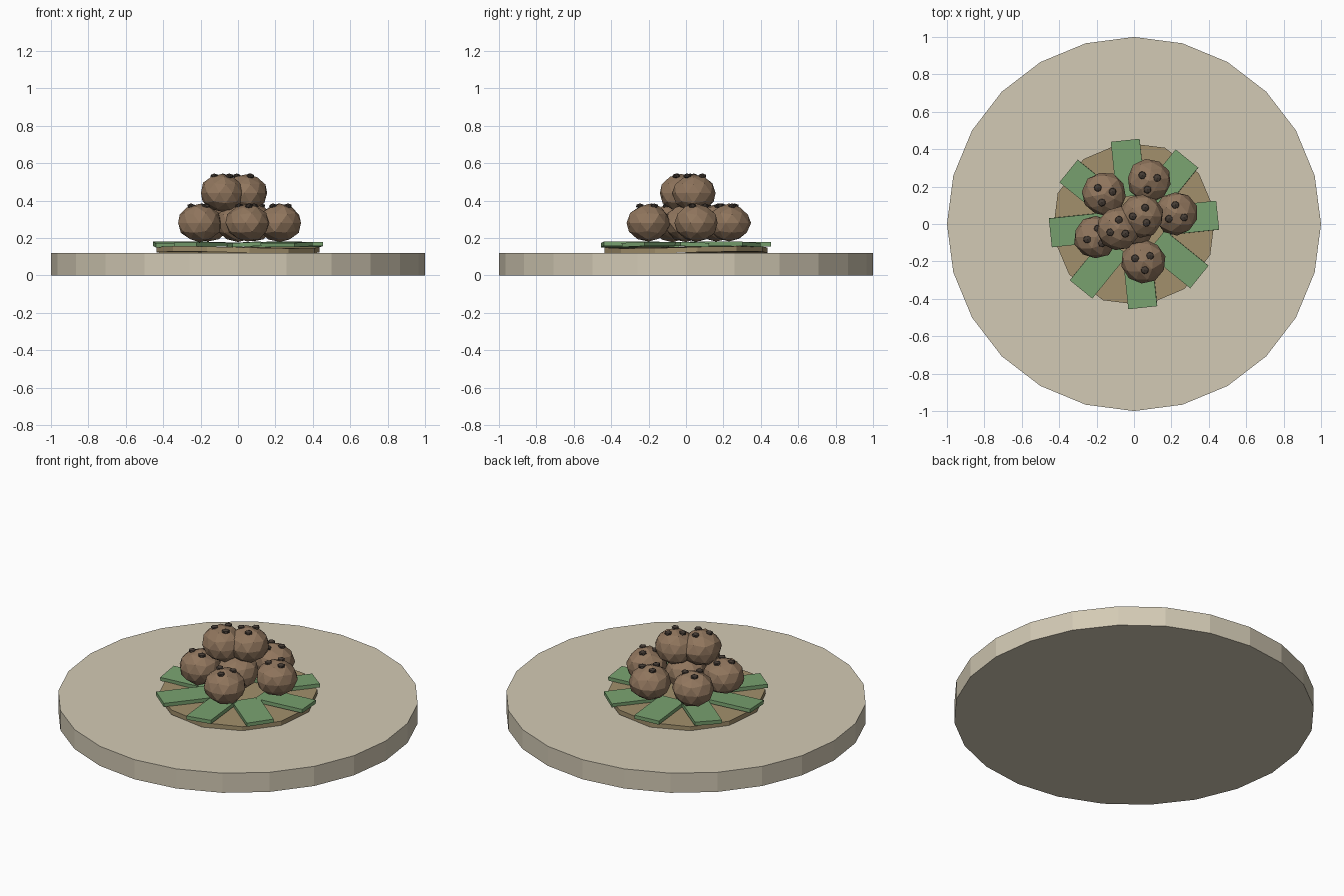
import bpy, bmesh, math, random
from mathutils import Matrix, Vector

cube = bpy.data.objects.get("Cube")
if cube:
    bpy.data.objects.remove(cube, do_unlink=True)
random.seed(4)


def material(name, rgb):
    m = bpy.data.materials.new(name)
    m.use_nodes = True
    color = (*rgb, 1)
    m.diffuse_color = color
    m.node_tree.nodes["Principled BSDF"].inputs["Base Color"].default_value = color
    return m


stone = material("pale stone", (0.65, 0.59, 0.46))
tan = material("flatbread tan", (0.36, 0.28, 0.15))
green = material("leaf green", (0.19, 0.36, 0.16))
brown = material("ball brown", (0.28, 0.18, 0.11))
dark = material("dark crumb", (0.06, 0.045, 0.035))


def finish(name, bm, mat):
    mesh = bpy.data.meshes.new(name)
    bm.to_mesh(mesh)
    bm.free()
    mesh.materials.append(mat)
    obj = bpy.data.objects.new(name, mesh)
    bpy.context.collection.objects.link(obj)
    return obj


def disc(name, sides, radius, low, high, mat, turn=0.0):
    bm = bmesh.new()
    spin = Matrix.Translation((0, 0, (low + high) / 2)) @ Matrix.Rotation(turn, 4, "Z")
    bmesh.ops.create_cone(bm, cap_ends=True, segments=sides, radius1=radius,
                          radius2=radius, depth=high - low, matrix=spin)
    return finish(name, bm, mat)


def ball(name, center, size, detail, jitter, mat):
    bm = bmesh.new()
    bmesh.ops.create_icosphere(bm, subdivisions=detail, radius=1)
    turn = Matrix.Rotation(random.uniform(0, 6), 3, "Z")
    for v in bm.verts:
        p = turn @ v.co * random.uniform(1 - jitter, 1 + jitter)
        v.co = Vector(center) + Vector([a * b for a, b in zip(p, size)])
    return finish(name, bm, mat)


# Plate and wavy flatbread
disc("plate", 24, 1, 0, 0.12, stone)
bread = disc("flatbread", 12, 0.44, 0.122, 0.15, tan, math.radians(8))
for v in bread.data.vertices:
    v.co.z += 0.006 * math.sin(2 * math.atan2(v.co.y, v.co.x))

# Ring of leaf strips, each rolled slightly to one side
for i in range(8):
    bm = bmesh.new()
    bmesh.ops.create_cube(bm, size=1)
    pose = (Matrix.Rotation(math.radians(6 + 45 * i), 4, "Z")
            @ Matrix.Translation((0.3, 0, 0.165))
            @ Matrix.Rotation(random.uniform(-0.06, 0.06), 4, "X")
            @ Matrix.Diagonal((0.3, 0.155, 0.022, 1)))
    bm.transform(pose)
    finish(f"leaf_{i + 1}", bm, green)

# Stacked balls: x, y, z and the direction of the first crumb
stack = [(-0.16, 0.16, 0.28, 15), (0.08, 0.23, 0.28, 20), (0.225, 0.055, 0.28, 95),
         (-0.205, -0.07, 0.28, 75), (0.05, -0.2, 0.28, 40), (0, 0, 0.28, 0),
         (-0.085, -0.025, 0.44, 85), (0.04, 0.045, 0.44, 65)]
for i, (x, y, z, first) in enumerate(stack):
    ball(f"ball_{i + 1}", (x, y, z), (0.117, 0.117, 0.101), 2, 0.035, brown)
    if i == 5:
        continue
    # Three crumbs on top of each exposed ball
    for k in range(3):
        a = math.radians(first + 120 * k)
        ball(f"crumb_{i + 1}_{k + 1}", (x + 0.047 * math.cos(a), y + 0.047 * math.sin(a), z + 0.091),
             (0.023, 0.023, 0.014), 1, 0.03, dark)
